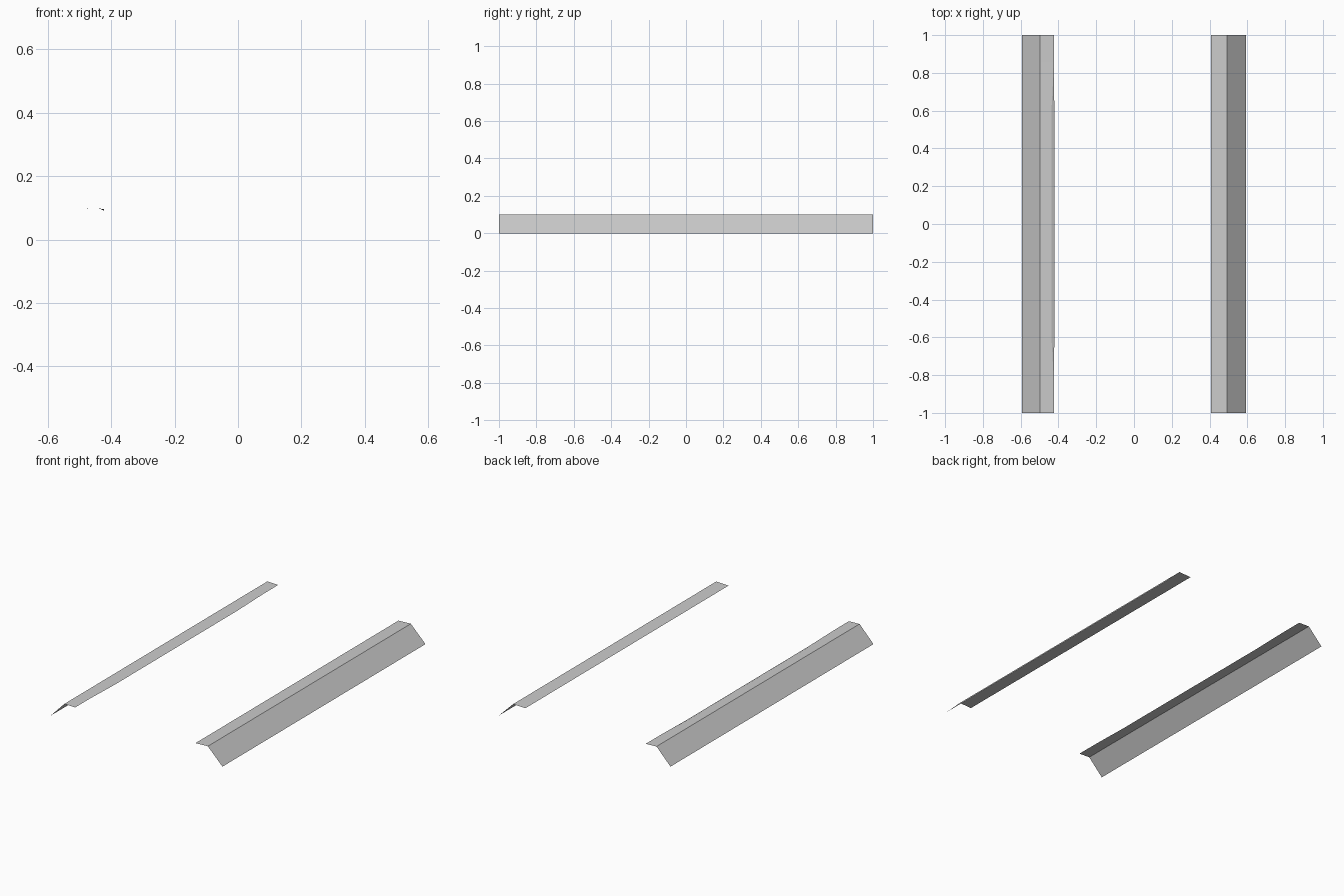
import bpy

if "Cube" in bpy.data.objects:
    bpy.data.objects.remove(bpy.data.objects["Cube"])


def sheet(name, verts, faces):
    mesh = bpy.data.meshes.new(name)
    mesh.from_pydata(verts, [], faces)
    mesh.update()
    obj = bpy.data.objects.new(name, mesh)
    bpy.context.collection.objects.link(obj)
    return obj


def folded_strip(name, profile):
    # thin sheet: an (x, z) profile swept along y
    n = len(profile)
    verts = [(x, y, z) for y in (-1, 1) for x, z in profile]
    faces = [(i, i + 1, n + i + 1, n + i) for i in range(n - 1)]
    return sheet(name, verts, faces)


# right rail: flat inner flap and sloping outer side
folded_strip("right_rail", [(0.407, 0.097), (0.492, 0.1), (0.593, 0.0)])

# left rail outer side
folded_strip("left_rail_side", [(-0.593, 0.0), (-0.497, 0.1)])

# left rail flap, with its inner edge set back along the middle
edge = [(-0.423, -1, 0.097), (-0.423, -0.86, 0.097), (-0.437, -0.6, 0.098),
        (-0.437, 0.6, 0.098), (-0.423, 0.86, 0.097), (-0.423, 1, 0.097)]
ridge = [(-0.497, y, 0.1) for _, y, _ in edge]
sheet("left_rail_flap", ridge + edge,
      [(i, i + 6, i + 7, i + 1) for i in range(5)])

# lip folded down along the set-back middle
low = [(-0.422, -0.6, 0.091), (-0.422, 0.6, 0.091)]
sheet("left_rail_lip", edge[1:5] + low,
      [(0, 4, 1), (1, 4, 5, 2), (2, 5, 3)])
